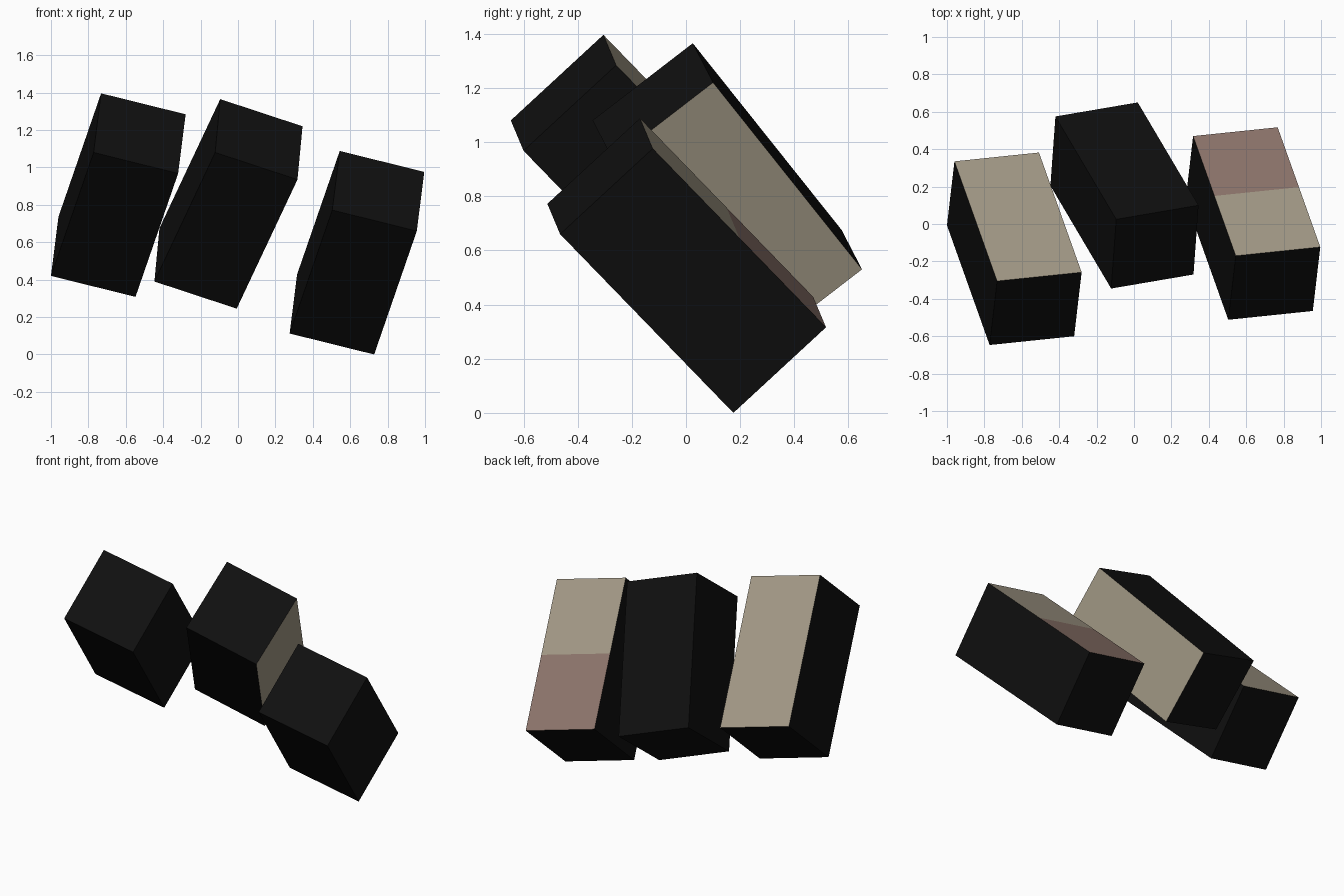
import bpy, bmesh
from mathutils import Matrix, Vector

if "Cube" in bpy.data.objects:
    bpy.data.objects.remove(bpy.data.objects["Cube"])


def material(name, rgb):
    m = bpy.data.materials.new(name)
    m.diffuse_color = (*rgb, 1)
    m.use_nodes = True
    m.node_tree.nodes["Principled BSDF"].inputs["Base Color"].default_value = m.diffuse_color
    return m


BLACK, BEIGE, BROWN = 0, 1, 2
MATERIALS = [material("black", (0.005, 0.005, 0.005)),
             material("beige", (0.376, 0.328, 0.246)),
             material("brown", (0.275, 0.184, 0.153))]


def block(name, corner, width, length, depth, paint, split=False):
    """Tilted box grown from its top corner along three edge vectors."""
    bm = bmesh.new()
    bmesh.ops.create_cube(bm, size=1)
    if split:  # cut halfway along the length
        bmesh.ops.bisect_plane(bm, geom=bm.verts[:] + bm.edges[:] + bm.faces[:],
                               plane_co=(0, 0, 0), plane_no=(0, 1, 0))
    for f in bm.faces:
        f.material_index = paint(f.calc_center_median())
    axes = [Vector(a) for a in (width, length, depth)]
    turn = Matrix(axes).transposed().to_4x4()
    centre = Vector(corner) + sum(axes, Vector()) / 2
    bm.transform(Matrix.Translation(centre) @ turn)
    bmesh.ops.recalc_face_normals(bm, faces=bm.faces)
    mesh = bpy.data.meshes.new(name)
    bm.to_mesh(mesh)
    bm.free()
    for m in MATERIALS:
        mesh.materials.append(m)
    bpy.context.collection.objects.link(bpy.data.objects.new(name, mesh))


# edge vectors shared by the two outer blocks
OUTER = ((0.452, 0.047, -0.112), (-0.228, 0.64, -0.66), (-0.04, -0.342, -0.316))

# left block: plain beige upper side
block("left_block", (-0.732, -0.305, 1.396), *OUTER,
      paint=lambda c: BEIGE if c.z < -0.4 else BLACK)

# middle block: beige right side
block("middle_block", (-0.095, 0.025, 1.365),
      (0.44, 0.075, -0.145), (-0.325, 0.55, -0.69), (-0.027, -0.37, -0.285),
      paint=lambda c: BEIGE if c.x > 0.4 else BLACK)

# right block: upper side half beige, half brown
block("right_block", (0.544, -0.17, 1.088), *OUTER, split=True,
      paint=lambda c: BLACK if c.z > -0.4 else (BROWN if c.y > 0 else BEIGE))
